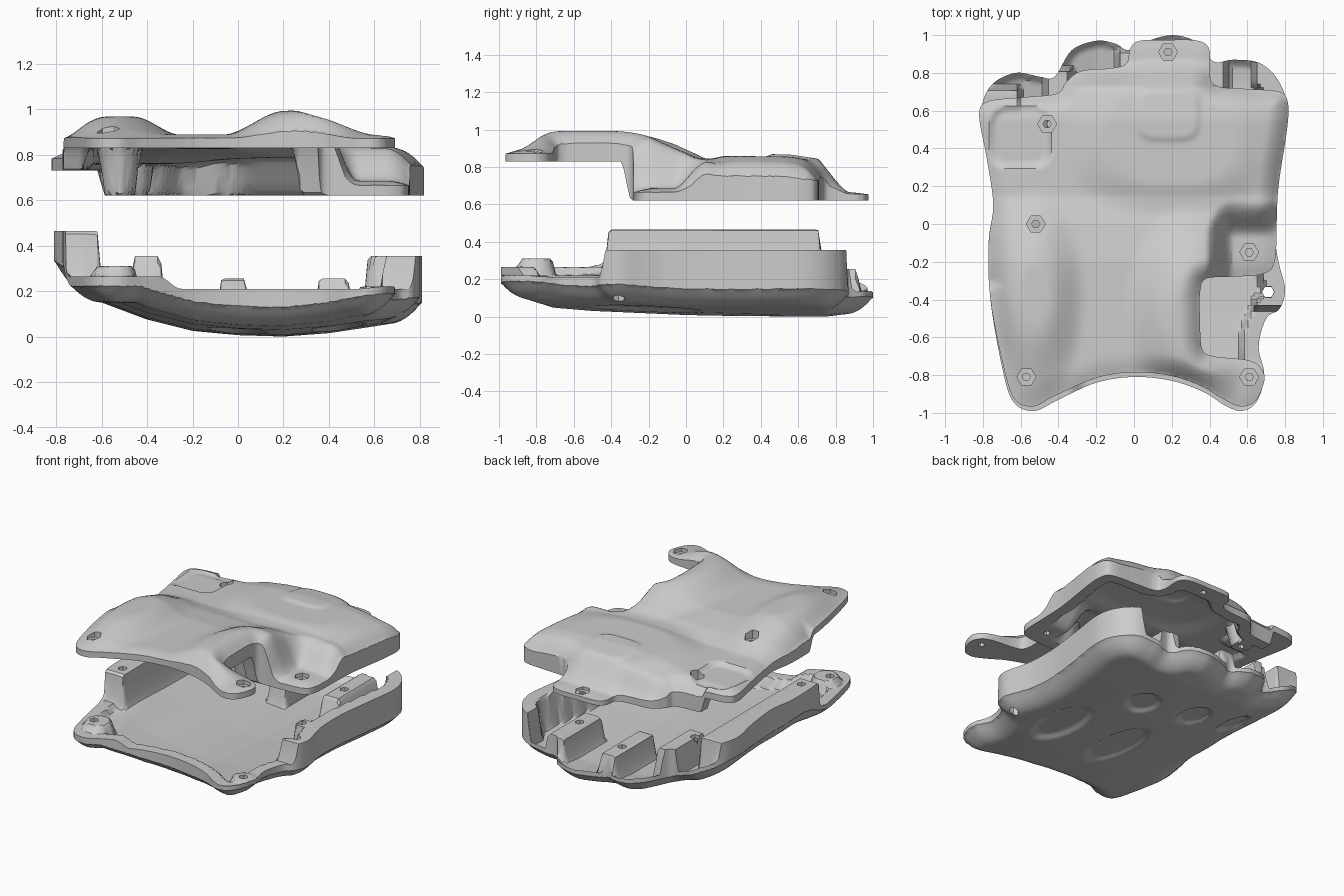
import bpy, bmesh, math
from mathutils import Vector, kdtree

if "Cube" in bpy.data.objects:
    bpy.data.objects.remove(bpy.data.objects["Cube"])


def smooth(t):
    t = max(0.0, min(1.0, t))
    return t * t * (3 - 2 * t)


def mix(a, b, t):
    return a + (b - a) * t


def table(pts, x):
    """Linear lookup in a short list of (position, value)."""
    if x <= pts[0][0]:
        return pts[0][1]
    for (a, va), (b, vb) in zip(pts, pts[1:]):
        if x <= b:
            return mix(va, vb, (x - a) / (b - a))
    return pts[-1][1]


def oval(x, y, cx, cy, rx, ry, p=2):
    return (abs((x - cx) / rx) ** p + abs((y - cy) / ry) ** p) ** (1 / p)


def spline(pts, n=6):
    """Closed Catmull-Rom outline through the points."""
    p = [Vector(q) for q in pts]
    out = []
    for i in range(len(p)):
        a, b, c, d = (p[(i + k) % len(p)] for k in (-1, 0, 1, 2))
        for j in range(n):
            t = j / n
            out.append(0.5 * (2 * b + (c - a) * t + (2 * a - 5 * b + 4 * c - d) * t * t
                              + (3 * b - a - 3 * c + d) * t ** 3))
    return out


def new_object(name, bm):
    bmesh.ops.recalc_face_normals(bm, faces=bm.faces)
    me = bpy.data.meshes.new(name)
    bm.to_mesh(me)
    bm.free()
    ob = bpy.data.objects.new(name, me)
    bpy.context.collection.objects.link(ob)
    return ob


def loft(bm, rings):
    """Capped tube through rings of equal point count."""
    vs = [[bm.verts.new(p) for p in r] for r in rings]
    n = len(vs[0])
    for a, b in zip(vs, vs[1:]):
        for i in range(n):
            bm.faces.new((a[i], a[(i + 1) % n], b[(i + 1) % n], b[i]))
    bm.faces.new(vs[0][::-1])
    bm.faces.new(vs[-1])


def shell(name, outline, heights, holes, step=0.0165):
    """Slab between two height functions, trimmed to the outline and drilled."""
    line = spline(outline)
    n = len(line)
    samples = []
    for i in range(n):
        a, b = line[i], line[(i + 1) % n]
        t = (b - a).normalized()
        for k in range(5):
            samples.append((a.lerp(b, k / 5), Vector((t.y, -t.x))))
    kd = kdtree.KDTree(len(samples))
    for i, (p, _) in enumerate(samples):
        kd.insert((p.x, p.y, 0), i)
    kd.balance()

    nx, ny = int(1.8 / step), int(2.12 / step)
    bm = bmesh.new()
    lo, hi = {}, {}
    for i in range(nx + 1):
        for j in range(ny + 1):
            x, y = -0.9 + i * step + 0.0013, -1.06 + j * step + 0.0017
            _, k, d = kd.find((x, y, 0))
            if (Vector((x, y)) - samples[k][0]).dot(samples[k][1]) > 0:
                d = 0.0
            z0, z1 = heights(x, y, d)
            lo[i, j] = bm.verts.new((x, y, z0))
            hi[i, j] = bm.verts.new((x, y, z1))
    for i in range(nx):
        for j in range(ny):
            q = [(i, j), (i + 1, j), (i + 1, j + 1), (i, j + 1)]
            bm.faces.new([hi[k] for k in q])
            bm.faces.new([lo[k] for k in reversed(q)])
    border = ([(i, 0) for i in range(nx)] + [(nx, j) for j in range(ny)]
              + [(i, ny) for i in range(nx, 0, -1)] + [(0, j) for j in range(ny, 0, -1)])
    for a, b in zip(border, border[1:] + border[:1]):
        bm.faces.new((lo[a], lo[b], hi[b], hi[a]))
    ob = new_object(name, bm)

    bm = bmesh.new()
    loft(bm, [[(p.x, p.y, z) for p in line] for z in (-0.5, 1.5)])
    prism = new_object(name + "_trim", bm)

    # stepped hex screw holes: narrow shaft below, wide pocket above
    bm = bmesh.new()
    for x, y, r_shaft, r_head, depth, shaft in holes:
        z = heights(x, y, 0.08)[1] - depth
        prof = [(r_shaft, z - shaft), (r_shaft, z), (r_head, z), (r_head, 1.4)]
        loft(bm, [[(x + r * math.cos(k * math.pi / 3), y + r * math.sin(k * math.pi / 3), h)
                   for k in range(6)] for r, h in prof])
    drill = new_object(name + "_drill", bm)

    bpy.ops.object.select_all(action='DESELECT')
    bpy.context.view_layer.objects.active = ob
    ob.select_set(True)
    for cutter, op in ((prism, 'INTERSECT'), (drill, 'DIFFERENCE')):
        cutter.hide_render = True
        m = ob.modifiers.new("cut", 'BOOLEAN')
        m.object, m.operation, m.solver = cutter, op, 'EXACT'
        bpy.ops.object.modifier_apply(modifier=m.name)
        bpy.data.objects.remove(cutter)
    bpy.ops.object.shade_smooth_by_angle(angle=math.radians(32))
    return ob


# ---- lower shell: curved dish with rails, finger channels and dividers ----
ACROSS = [(-.82, .27), (-.75, .225), (-.6, .15), (-.4, .075), (-.2, .025), (0, .006),
          (.2, 0), (.4, .015), (.6, .045), (.82, .08)]
ALONG = [(-1, .07), (-.8, .055), (-.5, .03), (0, .008), (.4, 0), (.75, 0), (1, .03)]
PADS = [(.24, .38, .11, .14), (-.14, .44, .11, .14), (-.5, .4, .1, .14),
        (0, -.17, .13, .32), (.44, -.2, .12, .3)]
DIVIDERS = [(-.4, .42, .84, .085, .355), (-.02, .45, .94, .08, .255), (.42, .42, .9, .09, .255)]
POSTS = [(-.54, -.8, .11, .31), (.6, -.81, .09, .22), (.63, -.15, .085, .355)]


def lower_heights(x, y, d):
    skin = table(ACROSS, x) + table(ALONG, y)
    skin = mix(skin, min(skin, .15), smooth((-.2 - y) / .4))
    under = skin + 0.075 * max(0, 1 - d / .13) ** 2
    for p in PADS:
        under += 0.02 * smooth((1 - oval(x, y, *p)) / .3)
    top = skin + 0.07
    # front and side rim, then the two raised rails
    rim = mix(.21, .265, smooth((-.25 - x) / .1))
    top = mix(top, max(rim, top), smooth((.11 - d) / .03) * smooth((.42 - y) / .05))
    right = smooth((.13 - d) / .03) * smooth((x - .62) / .03)
    top = mix(top, .355, right * smooth((y + .46) / .03) * smooth((.89 - y) / .03))
    left = smooth((-.595 - x) / .025)
    top = mix(top, .465, left * smooth((y + .44) / .03) * smooth((.735 - y) / .03))
    for cx, y0, y1, w, h in DIVIDERS:
        k = smooth((w - abs(x - cx)) / .03) * smooth((y - y0) / .03) * smooth((y1 - y) / .03)
        top = mix(top, max(top, h), k)
    for cx, cy, r, h in POSTS:
        top = mix(top, max(top, h), smooth((r - math.hypot(x - cx, y - cy)) / .03))
    return under, max(top, under + .03)


lower_outline = [
    (-.53, -.99), (-.4, -.93), (-.2, -.84), (0, -.81), (.2, -.83), (.37, -.89), (.48, -.96),
    (.57, -.99), (.65, -.94), (.69, -.8), (.66, -.65), (.7, -.5), (.77, -.45), (.8, -.35),
    (.77, -.22), (.75, -.1), (.75, .1), (.78, .35), (.81, .6), (.77, .75), (.67, .85),
    (.53, .87), (.42, .86), (.34, .96), (.2, 1.0), (.05, .96), (-.03, .92), (-.1, .955),
    (-.2, .97), (-.33, .92), (-.42, .78), (-.5, .78), (-.63, .80), (-.76, .73), (-.81, .58),
    (-.77, .35), (-.745, .1), (-.77, -.1), (-.76, -.4), (-.7, -.75), (-.64, -.94)]
shell("lower_shell", lower_outline, lower_heights,
      [(.71, -.36, .032, .033, .02, .6)]
      + [(x, y, .022, .03, .025, .03) for x, y in
         ((-.57, -.81), (.61, -.81), (.61, -.15), (-.44, .53), (-.02, .75), (.42, .6), (-.68, -.33))])

# ---- upper shell: contoured cover with two palm mounds and a knuckle dome ----
SPINE = [(-1, .885), (-.8, .89), (-.2, .885), (0, .86), (.15, .82), (.55, .815), (.72, .79),
         (.8, .71), (.86, .665), (1, .66)]
SCREW_POSTS = [(-.46, .53), (-.52, 0)]


def upper_heights(x, y, d):
    top = table(SPINE, y)
    top += .08 * smooth(1.3 * (1 - oval(x, y, -.52, -.38, .27, .6)))
    top += .105 * smooth(1.3 * (1 - oval(x, y, .29, -.5, .36, .62)))
    top += .04 * smooth(2.2 * (1 - oval(x, y, .2, .46, .6, .43, 2.6)))
    top += .012 * smooth((1 - oval(x, y, .18, .58, .18, .15, 4)) / .2)
    # sunken rear left corner and lowered screw boss beside the thumb opening
    top -= .025 * smooth((1 - oval(x, y, -.6, .46, .17, .17, 4)) / .2)
    if y > -.5:
        corner = math.hypot(max(0, .53 - x) / .15, max(0, y + .07) / .2)
        top = mix(top, .685, smooth(1 - corner))
    cap = top
    rim = mix(.62, .73, smooth((-.59 - x) / .025))
    edge = mix(.83, rim, smooth((y + .35) / .06))
    top -= min(.07, max(.008, (top - edge - .03) * .6)) * max(0, 1 - d / .11) ** 2
    # hollow underside, open at the wrist
    under = mix(rim, max(rim, min(.83, cap - .06)), smooth((d - .08) / .04))
    for cx, cy in SCREW_POSTS:
        under = mix(under, .62, smooth((.095 - math.hypot(x - cx, y - cy)) / .03))
    under = mix(.83, under, smooth((y + .35) / .06))
    return min(under, top - .02), top


upper_outline = [
    (-.53, -.965), (-.42, -.91), (-.2, -.815), (0, -.785), (.2, -.805), (.36, -.86), (.46, -.92),
    (.56, -.965), (.64, -.94), (.69, -.83), (.67, -.76), (.6, -.72), (.42, -.7), (.36, -.66),
    (.35, -.52), (.35, -.36), (.38, -.29), (.5, -.28), (.68, -.265), (.745, -.2), (.755, 0),
    (.765, .2), (.81, .5), (.815, .64), (.77, .7), (.6, .715), (.44, .73), (.4, .79),
    (.4, .92), (.34, .97), (.18, .975), (.03, .97), (-.02, .93), (-.04, .85), (-.12, .825),
    (-.28, .81), (-.36, .75), (-.41, .69), (-.6, .67), (-.77, .65), (-.82, .58), (-.78, .35),
    (-.745, .1), (-.77, -.1), (-.76, -.4), (-.69, -.76), (-.63, -.93)]
shell("upper_shell", upper_outline, upper_heights,
      [(x, y, .022, .05, t, .6) for x, y, t in
       ((-.46, .53, .04), (.18, .91, .015), (-.52, 0, .04), (.61, -.15, .025),
        (.61, -.81, .03), (-.57, -.81, .03))])
